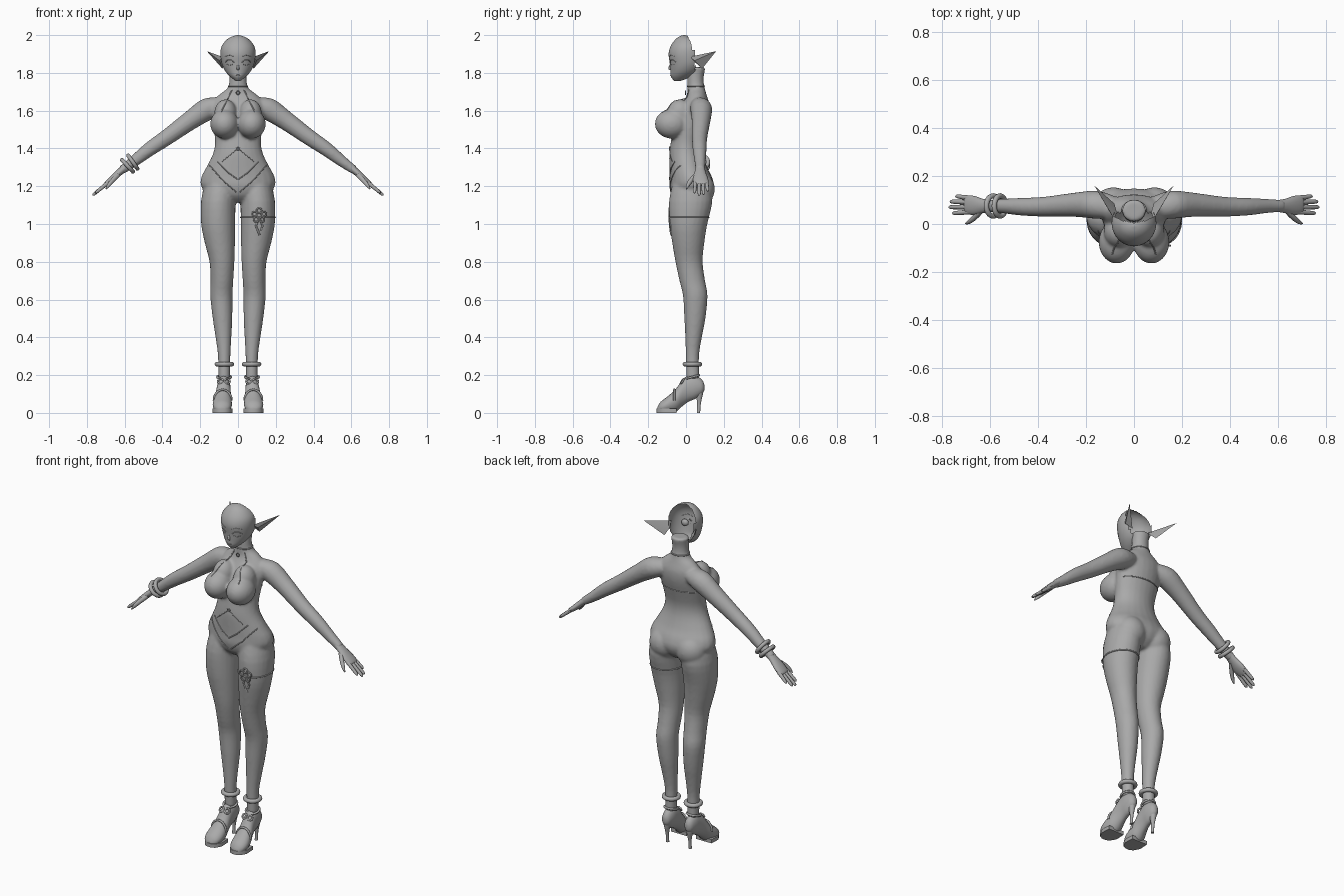
import bpy, bmesh, math
from mathutils import Vector
from mathutils.bvhtree import BVHTree

if "Cube" in bpy.data.objects:
    bpy.data.objects.remove(bpy.data.objects["Cube"])

grey = bpy.data.materials.new("plain_grey")
grey.diffuse_color = (0.4, 0.4, 0.4, 1)
grey.use_nodes = True
grey.node_tree.nodes["Principled BSDF"].inputs["Base Color"].default_value = grey.diffuse_color
X, Y, Z = Vector((1, 0, 0)), Vector((0, 1, 0)), Vector((0, 0, 1))


def spline(rows, sub):
    """Catmull-Rom interpolation of rows of numbers."""
    rows = [Vector(r) for r in rows]
    out = []
    for i in range(len(rows) - 1):
        a, b, c, d = rows[max(i - 1, 0)], rows[i], rows[i + 1], rows[min(i + 2, len(rows) - 1)]
        for k in range(sub):
            t = k / sub
            out.append(0.5 * (2 * b + (c - a) * t + (2 * a - 5 * b + 4 * c - d) * t * t
                              + (3 * b - a - 3 * c + d) * t ** 3))
    return out + [rows[-1]]


def loft(bm, rows, u=X, v=Y, n=24, sub=3):
    """Elliptic sections (cx, cy, cz, radius_u, radius_v) bridged into a closed tube."""
    rings = []
    for r in spline(rows, sub):
        c = Vector(r[:3])
        angles = [2 * math.pi * k / n for k in range(n)]
        rings.append([bm.verts.new(c + u * r[3] * math.cos(a) + v * r[4] * math.sin(a)) for a in angles])
    faces = [bm.faces.new((p[k], p[(k + 1) % n], q[(k + 1) % n], q[k]))
             for p, q in zip(rings, rings[1:]) for k in range(n)]
    faces += [bm.faces.new(rings[0][::-1]), bm.faces.new(rings[-1])]
    bmesh.ops.recalc_face_normals(bm, faces=faces)


def ball(bm, centre, size):
    new = bmesh.ops.create_uvsphere(bm, u_segments=24, v_segments=16, radius=1)["verts"]
    for p in new:
        p.co = Vector(centre) + Vector([a * b for a, b in zip(p.co, size)])


def finish(bm, name, angle=50):
    mesh = bpy.data.meshes.new(name)
    bm.to_mesh(mesh)
    bm.free()
    ob = bpy.data.objects.new(name, mesh)
    bpy.context.collection.objects.link(ob)
    mesh.materials.append(grey)
    bpy.ops.object.select_all(action='DESELECT')
    ob.select_set(True)
    bpy.context.view_layer.objects.active = ob
    bpy.ops.object.shade_smooth_by_angle(angle=math.radians(angle))
    return ob


def torus(name, loc, major, minor, rot=(0, 0, 0)):
    bpy.ops.mesh.primitive_torus_add(location=loc, rotation=rot, major_radius=major, minor_radius=minor,
                                     major_segments=32, minor_segments=10)
    ob = bpy.context.object
    ob.name = name
    ob.data.materials.append(grey)
    bpy.ops.object.shade_smooth()


def cord(name, pts, r, closed=False):
    cu = bpy.data.curves.new(name, 'CURVE')
    cu.dimensions = '3D'
    cu.bevel_depth, cu.bevel_resolution = r, 2
    sp = cu.splines.new('POLY')
    sp.points.add(len(pts) - 1)
    for p, q in zip(sp.points, pts):
        p.co = (*q, 1)
    sp.use_cyclic_u = closed
    cu.materials.append(grey)
    bpy.context.collection.objects.link(bpy.data.objects.new(name, cu))


# Body: torso, bust, hips, legs and arms fused into one skin
bm = bmesh.new()
loft(bm, [(0, .025, 1.115, .05, .06), (0, .028, 1.15, .15, .1), (0, .03, 1.2, .196, .118),
          (0, .025, 1.25, .194, .112), (0, .012, 1.3, .168, .1), (0, 0, 1.37, .133, .089),
          (0, .002, 1.43, .122, .083), (0, .015, 1.5, .128, .085), (0, .035, 1.58, .136, .085),
          (0, .052, 1.64, .135, .07), (0, .057, 1.685, .1, .052), (0, .053, 1.72, .055, .046),
          (0, .05, 1.77, .046, .043), (0, .058, 1.83, .05, .046)])
for s in (1, -1):
    loft(bm, [(s * .09, .03, 1.22, .085, .1), (s * .104, .025, 1.12, .092, .115), (s * .105, .013, 1.0, .09, .1),
              (s * .096, .012, .9, .08, .085), (s * .085, .016, .8, .066, .072), (s * .085, .033, .7, .06, .068),
              (s * .088, .049, .62, .059, .065), (s * .082, .047, .5, .052, .056), (s * .077, .04, .4, .042, .044),
              (s * .073, .034, .3, .033, .035), (s * .073, .036, .18, .031, .035)])
    loft(bm, [(s * .08, .07, 1.635, .045, .045), (s * .155, .08, 1.612, .058, .06), (s * .25, .08, 1.55, .05, .051),
              (s * .375, .072, 1.46, .041, .043), (s * .47, .072, 1.395, .037, .038),
              (s * .56, .075, 1.325, .029, .029), (s * .62, .075, 1.282, .026, .022)],
         u=Y, v=Vector((s * .58, 0, .81)))
    ball(bm, (s * .072, -.075, 1.53), (.075, .09, .078))
    ball(bm, (s * .066, -.03, 1.585), (.06, .07, .075))
    ball(bm, (s * .085, .068, 1.185), (.09, .085, .09))
body = finish(bm, "body")
rem = body.modifiers.new("fuse", 'REMESH')
rem.mode, rem.voxel_size, rem.use_smooth_shade = 'VOXEL', .008, True
sm = body.modifiers.new("soften", 'SMOOTH')
sm.factor, sm.iterations = .5, 6

# Hands with four fingers and a thumb
for s in (1, -1):
    bm = bmesh.new()
    side = Vector((s * .6, 0, .8))
    loft(bm, [(s * .6, .075, 1.297, .025, .02), (s * .63, .075, 1.272, .03, .018), (s * .665, .077, 1.24, .04, .017),
              (s * .695, .08, 1.215, .038, .013), (s * .703, .08, 1.208, .03, .008)], u=Y, v=side, n=16)
    for y, end, tip in ((.05, .755, .045), (.071, .77, .07), (.09, .765, .093), (.108, .742, .115)):
        z = 1.215 - (end - .69) * .78
        loft(bm, [(s * .68, y, 1.225, .0105, .011), (s * (.68 + end) / 2, (y + tip) / 2, (1.225 + z) / 2, .0095, .01),
                  (s * (end - .008), tip, z + .006, .008, .008), (s * end, tip, z, .002, .002)], u=Y, v=side, n=10)
    loft(bm, [(s * .63, .06, 1.265, .014, .014), (s * .662, .028, 1.232, .014, .013),
              (s * .685, .01, 1.205, .01, .01), (s * .7, .002, 1.185, .003, .003)], u=Y, v=side, n=10)
    finish(bm, "hand")

# Head: a shell left open at the back
bm = bmesh.new()
rows = [(1.757, .012, -.062, -.03), (1.78, .042, -.08, .03), (1.81, .068, -.083, .07), (1.85, .086, -.086, .095),
        (1.9, .093, -.092, .1), (1.94, .087, -.082, .09), (1.975, .061, -.058, .06), (1.993, .03, -.035, .02),
        (2.0, .004, -.012, -.006)]
loft(bm, [(0, (f + b) / 2, z, w, (b - f) / 2) for z, w, f, b in rows], n=40, sub=4)
hollow = [f for f in bm.faces if f.calc_center_median().y > (.05 if f.calc_center_median().z < 1.92 else .035)
          - max(0, f.calc_center_median().z - 1.95) * .6]
bmesh.ops.delete(bm, geom=hollow, context='FACES')
head = finish(bm, "head")

# Nose, eyeballs and ears
bm = bmesh.new()
loft(bm, [(0, -.08, 1.85, .004, .004), (0, -.086, 1.825, .007, .008), (0, -.085, 1.815, .006, .003)], n=12)
finish(bm, "nose")
bm = bmesh.new()
for s in (1, -1):
    ball(bm, (s * .04, -.048, 1.858), (.021, .016, .02))
finish(bm, "eyeballs")
for s in (1, -1):
    bm = bmesh.new()
    pts = [(.082, .02, 1.885), (.098, .045, 1.865), (.082, .085, 1.822), (.072, .05, 1.855), (.165, .16, 1.915)]
    p = [bm.verts.new((s * x, y, z)) for x, y, z in pts]
    for k in range(4):
        bm.faces.new((p[k], p[(k + 1) % 4], p[4]))
    bm.faces.new(p[:4])
    bmesh.ops.recalc_face_normals(bm, faces=bm.faces[:])
    finish(bm, "ear", 30)

# High-heeled shoes with platform toe, stiletto, straps and anklet
for s in (1, -1):
    bm = bmesh.new()
    prof = [(.097, .12, .15, .008, .074), (.085, .1, .175, .024, .074), (.05, .075, .2, .033, .074),
            (.015, .06, .2, .035, .075), (-.02, .035, .175, .039, .077), (-.055, .004, .125, .046, .08),
            (-.1, .0, .085, .051, .083), (-.135, .0, .058, .04, .084), (-.152, .006, .03, .015, .085)]
    loft(bm, [(s * cx, y, (a + b) / 2, w, (b - a) / 2) for y, a, b, w, cx in prof], v=Z, n=20)
    sole = [(.018, .04), (-.05, .05), (-.11, .053), (-.145, .034), (-.155, .012)]
    base = [bm.verts.new((s * .082 + w * q, y, 0)) for q in (1, -1) for y, w in (sole if q > 0 else sole[::-1])[
        (1 if q > 0 else 0):(5 if q > 0 else 4)]]
    face = bm.faces.new(base)
    top = bmesh.ops.extrude_face_region(bm, geom=[face])["geom"]
    for g in top:
        if isinstance(g, bmesh.types.BMVert):
            g.co.z += .022
    loft(bm, [(s * .074, .066, 0, .009, .009), (s * .074, .069, .05, .009, .01), (s * .074, .07, .1, .018, .02),
              (s * .074, .068, .135, .026, .024)], n=14)
    bmesh.ops.recalc_face_normals(bm, faces=bm.faces[:])
    finish(bm, "shoe", 40)
    torus("anklet", (s * .072, .034, .258), .04, .012)
    torus("shoe_strap", (s * .073, .033, .19), .037, .006, (.25, 0, 0))
    for q in (1, -1):
        torus("shoe_bow", (s * .075 + q * .018, -.02, .168), .014, .005, (1.0, q * .3, 0))
    cord("toe_strap", [(s * .081 + .047 * math.cos(a), -.062, .066 + .057 * math.sin(a))
                       for a in [math.pi * k / 12 for k in range(13)]], .006)

# Wrist bangles on one arm
for x, z in ((-.557, 1.328), (-.585, 1.308)):
    torus("bangle", (x, .075, z), .042, .011, (0, math.radians(55 if x > -.57 else 47), 0))

# Costume trim laid on the skin
dg = bpy.context.evaluated_depsgraph_get()
skin = BVHTree.FromObject(body, dg)


def laid(name, path, r=.004):
    """Front-view (x, z) path dropped onto the skin."""
    pts = []
    for (x0, z0), (x1, z1) in zip(path, path[1:]):
        for k in range(9):
            t = k / 8
            hit = skin.ray_cast(Vector((x0 + (x1 - x0) * t, -1, z0 + (z1 - z0) * t)), Y)[0]
            if hit:
                pts.append(hit)
    if len(pts) > 1:
        cord(name, pts, r)


def band(name, cx, cy, z, reach, r, a0=0, a1=360):
    """Horizontal band wrapped round the skin."""
    pts = []
    for k in range(41):
        a = math.radians(a0 + (a1 - a0) * k / 40)
        d = Vector((math.cos(a), math.sin(a), 0))
        hit = skin.ray_cast(Vector((cx, cy, z)) + d * reach, -d)[0]
        if hit:
            pts.append(hit)
    cord(name, pts, r)


for s in (1, -1):
    laid("halter_strap", [(s * .09, 1.59), (s * .032, 1.71)], .003)
    laid("hip_trim", [(s * .15, 1.31), (s * .08, 1.23), (s * .01, 1.17)], .003)
    laid("waist_trim", [(s * .11, 1.33), (s * .05, 1.27), (0, 1.235)], .003)
    laid("belly_trim", [(s * .085, 1.33), (0, 1.4)], .002)
band("back_strap", 0, .03, 1.525, .16, .003, 10, 170)
band("choker", 0, .052, 1.73, .15, .004)
band("thigh_band", .105, .013, 1.035, .118, .004)
torus("choker_pendant", (0, -.003, 1.695), .009, .003, (math.pi / 2, 0, 0))
torus("bust_ring", (0, -.085, 1.53), .014, .004, (math.pi / 2, 0, 0))
torus("waist_ring", (0, -.088, 1.4), .008, .003, (math.pi / 2, 0, 0))

# Flower charm with hanging tails on the thigh
for k in range(5):
    a = math.radians(90 + 72 * k)
    torus("charm_petal", (.112 + .026 * math.cos(a), -.09, 1.045 + .026 * math.sin(a)), .013, .004, (math.pi / 2, 0, 0))
laid("charm_tail", [(.11, 1.03), (.095, .99), (.115, .94)], .005)
laid("charm_tail", [(.115, 1.03), (.13, .99), (.122, .965)], .005)

# Lids and mouth traced on the face
skin = BVHTree.FromObject(head, dg)
for s in (1, -1):
    laid("upper_lid", [(s * .02, 1.855), (s * .035, 1.868), (s * .055, 1.868), (s * .067, 1.857)], .0025)
    laid("lower_lid", [(s * .028, 1.845), (s * .045, 1.84), (s * .062, 1.847)], .0015)
    laid("brow", [(s * .02, 1.885), (s * .045, 1.895), (s * .068, 1.887)], .0012)
laid("mouth", [(-.014, 1.79), (0, 1.788), (.014, 1.79)], .002)
